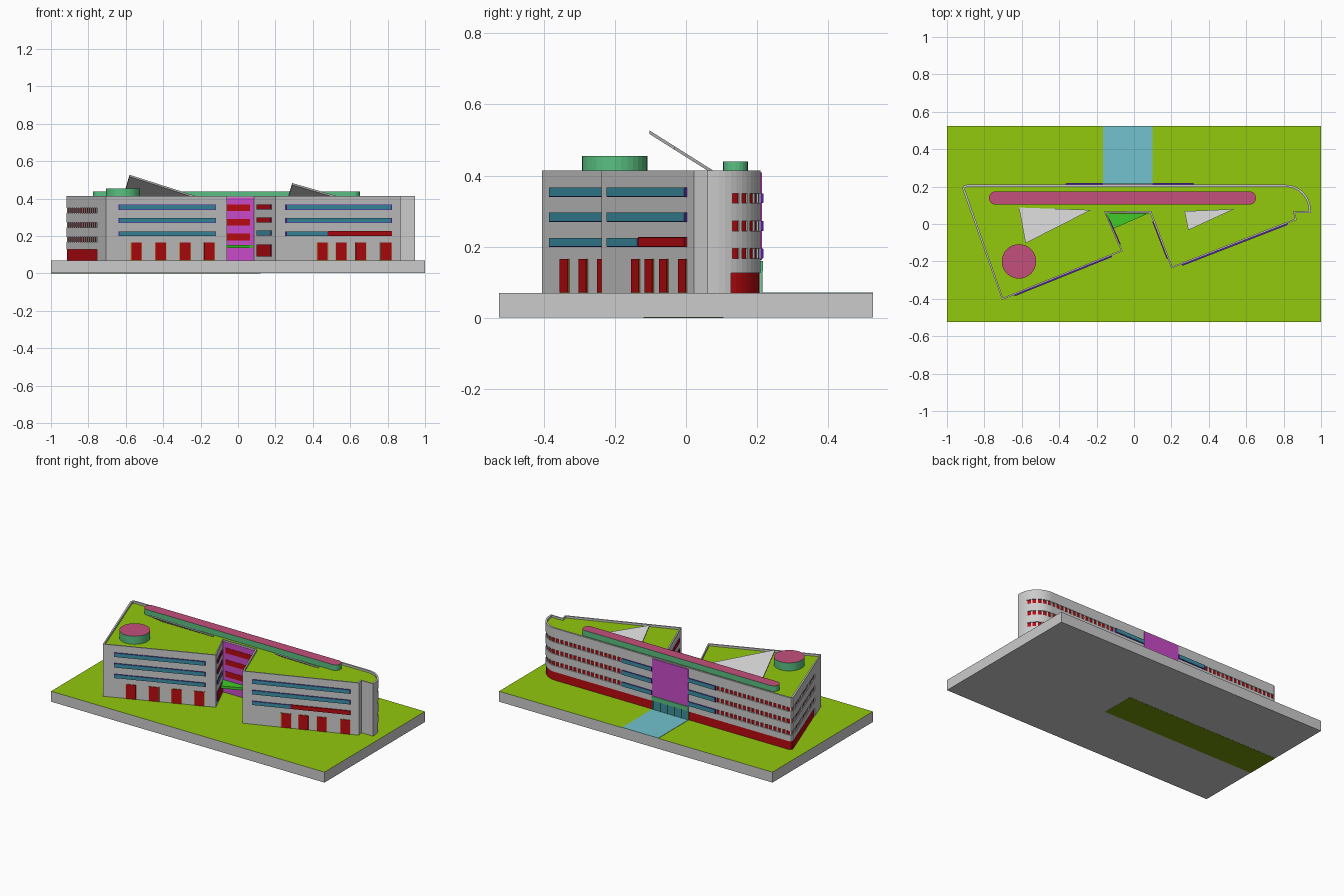
import bpy, bmesh, math
from mathutils import Vector

if "Cube" in bpy.data.objects:
    bpy.data.objects.remove(bpy.data.objects["Cube"])

COLORS = dict(lawn=(0.29, 0.58, 0.004), red=(0.48, 0.003, 0.005), glass=(0.045, 0.28, 0.38),
              purple=(0.1, 0.01, 0.4), magenta=(0.58, 0.07, 0.58), pink=(0.55, 0.08, 0.2),
              mint=(0.1, 0.53, 0.22), path=(0.17, 0.54, 0.62), canopy=(0.05, 0.6, 0.02),
              ochre=(0.52, 0.35, 0.05), olive=(0.17, 0.3, 0.003))
MATS = {}
for key, c in COLORS.items():
    MATS[key] = bpy.data.materials.new(key)
    MATS[key].diffuse_color = (*c, 1)


def finish(name, bm, *mats):
    bmesh.ops.recalc_face_normals(bm, faces=bm.faces)
    me = bpy.data.meshes.new(name)
    bm.to_mesh(me)
    bm.free()
    ob = bpy.data.objects.new(name, me)
    bpy.context.collection.objects.link(ob)
    for m in mats:
        me.materials.append(MATS.get(m))
    return ob


def prism(name, pts, z0, z1, side=None, top=None):
    """Extruded outline; the top face can have its own colour."""
    bm = bmesh.new()
    f = bm.faces.new([bm.verts.new((x, y, z0)) for x, y in pts])
    up = bmesh.ops.extrude_face_region(bm, geom=[f], use_keep_orig=True)["geom"]
    for g in up:
        if isinstance(g, bmesh.types.BMVert):
            g.co.z = z1
        elif isinstance(g, bmesh.types.BMFace):
            g.material_index = 1 if top else 0
    return finish(name, bm, *([side, top] if top else [side]))


def rect(x0, x1, y0, y1):
    return [(x0, y0), (x1, y0), (x1, y1), (x0, y1)]


def add_ribbon(bm, path, z0, z1, out, inn):
    """Vertical strip that follows a wall path, from inn behind it to out in front."""
    pts = [Vector(p) for p in path]
    rows = []
    for i, p in enumerate(pts):
        d = (pts[min(i + 1, len(pts) - 1)] - pts[max(i - 1, 0)]).normalized()
        n = Vector((d.y, -d.x))
        a, b = p + n * out, p - n * inn
        rows.append([bm.verts.new((*q, z)) for q, z in ((a, z0), (a, z1), (b, z1), (b, z0))])
    for r, s in zip(rows, rows[1:]):
        for k in range(4):
            bm.faces.new((r[k], r[(k + 1) % 4], s[(k + 1) % 4], s[k]))
    bm.faces.new(rows[0])
    bm.faces.new(rows[-1])


def ribbon(name, path, z0, z1, out, inn, mat=None):
    bm = bmesh.new()
    add_ribbon(bm, path, z0, z1, out, inn)
    return finish(name, bm, mat)


def along(a, b, x0, x1):
    """Part of wall a-b between two x positions."""
    a, b = Vector(a), Vector(b)
    return [a.lerp(b, (x - a.x) / (b.x - a.x)) for x in (x0, x1)]


def window(name, seg, z0, z1, mat="glass", frame="purple", out=0.008):
    ribbon(name + "_frame", seg, z0, z1, out - 0.002, 0.005, frame)
    a, b = seg
    e = (b - a).normalized() * 0.004
    ribbon(name, [a + e, b - e], z0 + 0.001, z1 - 0.001, out, 0.004, mat)


# Site slab with lawn top, entrance path and underside patch
prism("site_slab", rect(-1, 1, -0.525, 0.525), 0.001, 0.07, None, "lawn")
prism("entrance_path", rect(-0.165, 0.10, 0.205, 0.525), 0.069, 0.072, "path")
prism("underside_patch", rect(-1, 0.12, -0.12, 0.105), 0, 0.002, "olive")

# Building outline, counter-clockwise
LA, LB = (-0.705, -0.405), (-0.06, -0.145)
CA, CB = (-0.15, 0.06), (0.085, 0.06)
RA, RB = (0.20, -0.238), (0.87, 0.022)
arc = [(0.81 + 0.135 * math.cos(t), 0.075 + 0.135 * math.sin(t))
       for t in [i * math.pi / 24 for i in range(13)]]
corner = [(-0.895, 0.21), (-0.91, 0.205), (-0.917, 0.193), (-0.915, 0.18)]
outline = [LA, LB, CA, CB, RA, RB, (0.86, 0.06), (0.945, 0.06)] + arc + corner

# Body with parapet and sunken green roof
bm = bmesh.new()
low = bm.faces.new([bm.verts.new((x, y, 0.069)) for x, y in outline])
geo = bmesh.ops.extrude_face_region(bm, geom=[low], use_keep_orig=True)["geom"]
for g in geo:
    if isinstance(g, bmesh.types.BMVert):
        g.co.z = 0.415
roof = next(g for g in geo if isinstance(g, bmesh.types.BMFace))
bmesh.ops.recalc_face_normals(bm, faces=bm.faces)
bmesh.ops.inset_region(bm, faces=[roof], thickness=0.012)
geo = bmesh.ops.extrude_face_region(bm, geom=[roof])["geom"]
for g in geo:
    if isinstance(g, bmesh.types.BMVert):
        g.co.z = 0.402
    elif isinstance(g, bmesh.types.BMFace):
        g.material_index = 1
if roof.is_valid:
    bmesh.ops.delete(bm, geom=[roof], context="FACES_ONLY")
body = finish("building_body", bm, "plain", "lawn")

# Recessed window bands wrapping round both ends of the back
left_end = Vector(corner[-1]).lerp(Vector(LA), 0.77)
right_arc = arc[3:]


def walk(path, step):
    """Short wall pieces at even spacing along a path."""
    dist = 0.0
    for a, b in zip(path, path[1:]):
        a, b = Vector(a), Vector(b)
        n, d = (b - a).length, (b - a).normalized()
        while dist < n:
            p = a + d * dist
            yield [p - d * 0.005, p + d * 0.005]
            dist += step
        dist -= n


cut, mull = bmesh.new(), bmesh.new()
levels = [(0.323, 0.35), (0.244, 0.273), (0.167, 0.195), (0.06, 0.127)]
for i, (z0, z1) in enumerate(levels):
    ground = i == 3
    runs = {"right": right_arc + [(0.10 if ground else 0.32, 0.21)],
            "left": [(-0.165 if ground else -0.365, 0.21)] + corner + [left_end]}
    for side, path in runs.items():
        add_ribbon(cut, path, z0, z1, 0.02, 0.01)
        ribbon(f"{side}_red_band_{i}", path, z0, z1, -0.004 if ground else -0.007, 0.014, "red")
        if not ground:
            for seg in walk(path, 0.032):
                add_ribbon(mull, seg, z0, z1, -0.002, 0.012)
finish("window_mullions", mull, None)
cutter = finish("band_cutter", cut, None)
cutter.hide_render = True
cutter.hide_viewport = True
mod = body.modifiers.new("bands", "BOOLEAN")
mod.operation, mod.object, mod.solver = "DIFFERENCE", cutter, "EXACT"

# Back: blue strips, magenta panel and entrance
for i, (z0, z1) in enumerate(levels[:3]):
    for side, x0, x1 in (("right", 0.32, 0.10), ("left", -0.165, -0.365)):
        window(f"back_{side}_strip_{i}", [Vector((x0, 0.21)), Vector((x1, 0.21))], z0, z1)
ribbon("back_magenta_panel", [(0.10, 0.21), (-0.165, 0.21)], 0.163, 0.408, 0.004, 0.005, "magenta")
ribbon("entrance_lintel", [(0.10, 0.21), (-0.165, 0.21)], 0.132, 0.16, 0.006, 0.005, "mint")
ribbon("entrance_glazing", [(0.095, 0.21), (-0.16, 0.21)], 0.07, 0.132, 0.001, 0.005, "glass")
for i in range(6):
    x = 0.098 - i * 0.051
    ribbon(f"entrance_post_{i}", [(x, 0.21), (x - 0.008, 0.21)], 0.07, 0.132, 0.005, 0.005, "mint")

# Front wings: window strips and doors
strips = [(0.34, 0.367), (0.27, 0.297), (0.2, 0.225)]
for i, (z0, z1) in enumerate(strips):
    window(f"left_wing_strip_{i}", along(LA, LB, -0.64, -0.12), z0, z1)
    window(f"right_wing_strip_{i}", along(RA, RB, 0.255, 0.48 if i == 2 else 0.82), z0, z1)
window("right_wing_red_strip", along(RA, RB, 0.48, 0.82), 0.2, 0.227, "red", "red")
for side, a, b, xs in (("left", LA, LB, (-0.575, -0.445, -0.315, -0.185)),
                       ("right", RA, RB, (0.42, 0.52, 0.625, 0.76))):
    for i, x in enumerate(xs):
        window(f"{side}_wing_door_{i}", along(a, b, x, x + 0.062), 0.07, 0.166, "red", "ochre", 0.004)

# Courtyard: magenta wall, red windows and triangular canopy
ribbon("courtyard_panel", [CA, CB], 0.07, 0.405, 0.002, 0.005, "magenta")
yard = [(0.333, 0.368), (0.257, 0.29), (0.177, 0.213)]
for i, (z0, z1) in enumerate(yard):
    ribbon(f"courtyard_window_{i}", along(CA, CB, -0.13, 0.065), z0, z1, 0.004, 0.004, "red")
for i, (z0, z1) in enumerate([(0.342, 0.368), (0.272, 0.3), (0.203, 0.229), (0.09, 0.155)]):
    mat = "glass" if i == 2 else "red"
    window(f"courtyard_right_window_{i}", along(CB, RA, 0.102, 0.18), z0, z1, mat, "purple", 0.005)
    window(f"courtyard_left_window_{i}", along(LB, CA, -0.075, -0.135), z0, z1, mat, "purple", 0.005)
prism("courtyard_canopy", [(-0.15, 0.06), (-0.11, -0.025), (0.085, 0.06)], 0.136, 0.152, "canopy")

# Roof: long rounded plant box and round drum
pill = [(cx + s * 0.035 * math.sin(t), 0.139 - s * 0.035 * math.cos(t))
        for cx, s in ((0.617, 1), (-0.74, -1)) for t in [i * math.pi / 10 for i in range(11)]]
prism("roof_plant_box", pill, 0.40, 0.439, "mint", "pink")
drum = [(-0.615 + 0.092 * math.cos(t), -0.2 + 0.092 * math.sin(t))
        for t in [i * math.tau / 32 for i in range(32)]]
prism("roof_drum", drum, 0.40, 0.455, "mint", "pink")

# Tilted triangular roof plates
for name, tri in (("large", [(-0.615, 0.088), (-0.58, -0.103), (-0.23, 0.075)]),
                  ("small", [(0.27, 0.068), (0.29, -0.033), (0.535, 0.08)])):
    plate = prism(f"{name}_tilted_plate", tri, 0, 0.01)
    for v in plate.data.vertices:
        v.co.z += 0.405 + 0.63 * (0.075 - v.co.y)

for m in bpy.data.materials:
    if m.users and not m.is_grease_pencil:
        m.use_nodes = True
        m.node_tree.nodes["Principled BSDF"].inputs["Base Color"].default_value = m.diffuse_color
